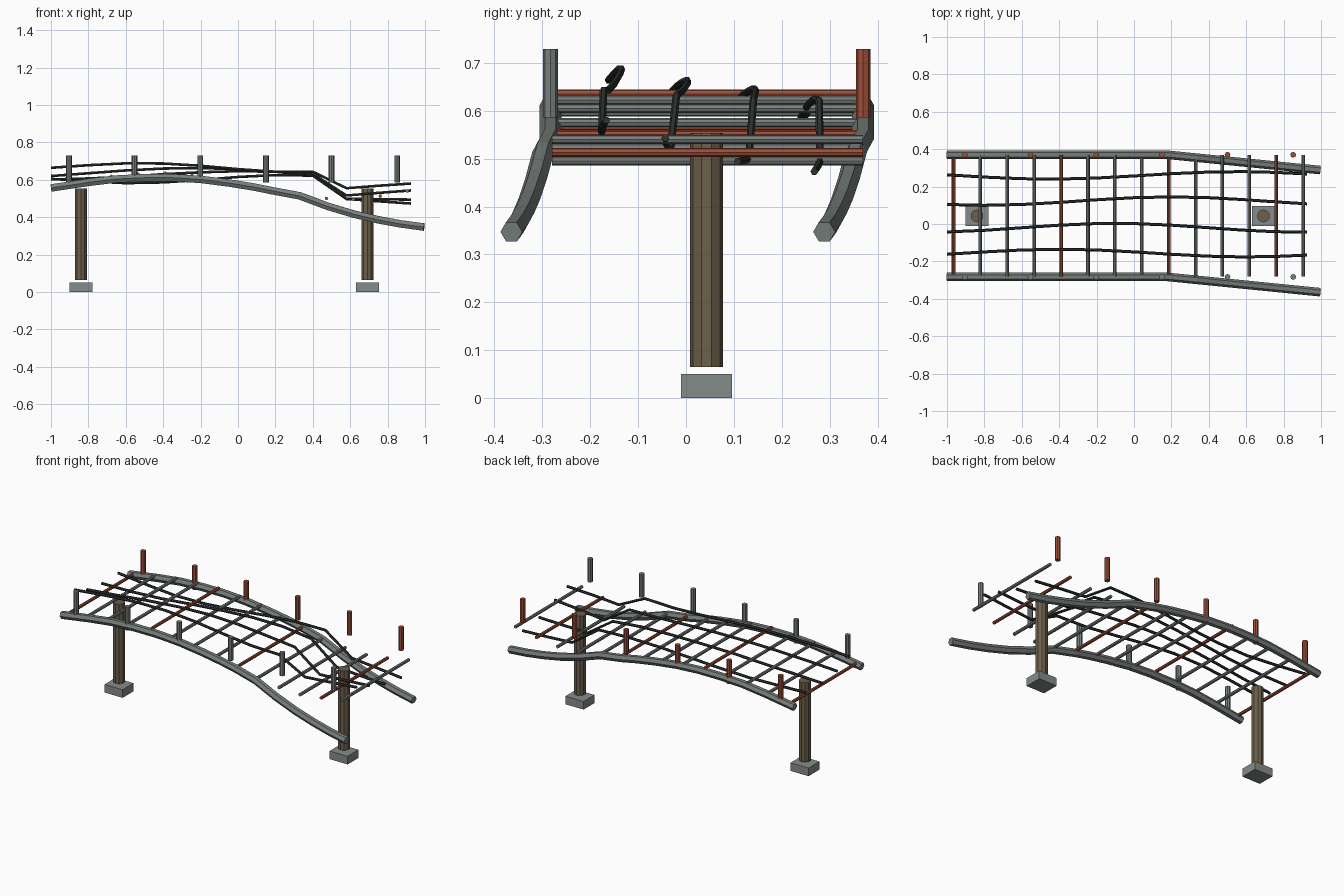
import bpy, bmesh, math
from mathutils import Vector

if "Cube" in bpy.data.objects:
    bpy.data.objects.remove(bpy.data.objects["Cube"])


def material(name, rgb):
    m = bpy.data.materials.new(name)
    m.diffuse_color = (*rgb, 1)
    m.use_nodes = True
    m.node_tree.nodes["Principled BSDF"].inputs["Base Color"].default_value = m.diffuse_color
    return m


STEEL = material("grey_steel", (0.19, 0.216, 0.202))
RUST = material("rust_red", (0.34, 0.075, 0.04))
WOOD = material("brown_timber", (0.15, 0.115, 0.07))
CABLE = material("dark_cable", (0.03, 0.033, 0.033))
CONCRETE = material("pale_concrete", (0.235, 0.262, 0.247))


def finish(bm, name, mat):
    bmesh.ops.recalc_face_normals(bm, faces=bm.faces)
    me = bpy.data.meshes.new(name)
    bm.to_mesh(me)
    bm.free()
    me.materials.append(mat)
    ob = bpy.data.objects.new(name, me)
    bpy.context.collection.objects.link(ob)
    return ob


def tube(name, path, radius, sides, mat):
    """Flat-sided capped tube swept along a path."""
    bm = bmesh.new()
    pts = [Vector(p) for p in path]
    rings = []
    for i, p in enumerate(pts):
        t = (pts[min(i + 1, len(pts) - 1)] - pts[max(i - 1, 0)]).normalized()
        ref = Vector((1, 0, 0)) if abs(t.z) > 0.9 else Vector((0, 0, 1))
        u = t.cross(ref).normalized()
        v = u.cross(t)
        ring = []
        for k in range(sides):
            a = 2 * math.pi * k / sides
            ring.append(bm.verts.new(p + radius * (math.cos(a) * u + math.sin(a) * v)))
        rings.append(ring)
    for r0, r1 in zip(rings, rings[1:]):
        for k in range(sides):
            j = (k + 1) % sides
            bm.faces.new((r0[k], r0[j], r1[j], r1[k]))
    bm.faces.new(rings[0])
    bm.faces.new(rings[-1])
    return finish(bm, name, mat)


def box(name, centre, size, mat):
    bm = bmesh.new()
    bmesh.ops.create_cube(bm, size=1)
    for v in bm.verts:
        v.co = Vector(centre) + Vector([a * b for a, b in zip(v.co, size)])
    return finish(bm, name, mat)


LEFT, RIGHT = 0.37, -0.283

# Side rails: arched, bending sideways past x = 0.18
rail_profile = [(-1, 0.556), (-0.8, 0.586), (-0.65, 0.604), (-0.5, 0.611),
                (-0.35, 0.611), (-0.2, 0.602), (-0.05, 0.583), (0.08, 0.562),
                (0.18, 0.542), (0.33, 0.514), (0.48, 0.458), (0.62, 0.416),
                (0.75, 0.386), (0.87, 0.364), (0.995, 0.347)]
for side, y in (("left", LEFT), ("right", RIGHT)):
    tube(side + "_rail", [(x, y - 0.1 * max(0, x - 0.18), z) for x, z in rail_profile],
         0.023, 6, STEEL)

# Cross rungs, every fourth one rusty
rung_heights = [0.568, 0.597, 0.618, 0.63, 0.635, 0.622, 0.605,
                0.575, 0.55, 0.522, 0.5, 0.495, 0.513, 0.54]
for i, z in enumerate(rung_heights):
    x = -0.965 + 0.1438 * i
    tube(f"rung_{i}", [(x, RIGHT + 0.003, z), (x, LEFT, z)], 0.0095, 8,
         STEEL if i % 4 else RUST)

# Wavy cables: (mean y, swing, phase, heights along the length)
stations = [-1, -0.8, -0.6, -0.4, -0.2, 0, 0.2, 0.4, 0.58, 0.75, 0.925]
cables = [
    (0.26, -0.02, 0.45, [0.605, 0.592, 0.582, 0.586, 0.599, 0.615, 0.625, 0.622, 0.497, 0.485, 0.473]),
    (0.1225, -0.0225, 0.8, [0.602, 0.607, 0.616, 0.63, 0.64, 0.646, 0.643, 0.622, 0.499, 0.496, 0.494]),
    (-0.02, 0.0235, 0.1, [0.62, 0.635, 0.65, 0.66, 0.663, 0.656, 0.643, 0.632, 0.516, 0.53, 0.543]),
    (-0.1555, 0.0205, 0.4, [0.664, 0.678, 0.688, 0.687, 0.675, 0.657, 0.643, 0.643, 0.555, 0.568, 0.58]),
]
for i, (mean, swing, phase, heights) in enumerate(cables):
    tube(f"cable_{i}", [(x, mean + swing * math.cos(math.pi * (x + phase)), z)
                        for x, z in zip(stations, heights)], 0.008, 6, CABLE)

# Short upright posts along both sides
for i in range(6):
    x = -0.904 + 0.351 * i
    for side, y, mat in (("left", LEFT, RUST), ("right", RIGHT, STEEL)):
        tube(f"{side}_post_{i}", [(x, y, 0.586), (x, y, 0.729)], 0.0155, 8, mat)

# Timber pillars above concrete footings
for i, x in enumerate((-0.84, 0.692)):
    tube(f"pillar_{i}", [(x, 0.043, 0.065), (x, 0.043, 0.554)], 0.0345, 10, WOOD)
    box(f"footing_{i}", (x, 0.043, 0.025), (0.123, 0.106, 0.05), CONCRETE)
